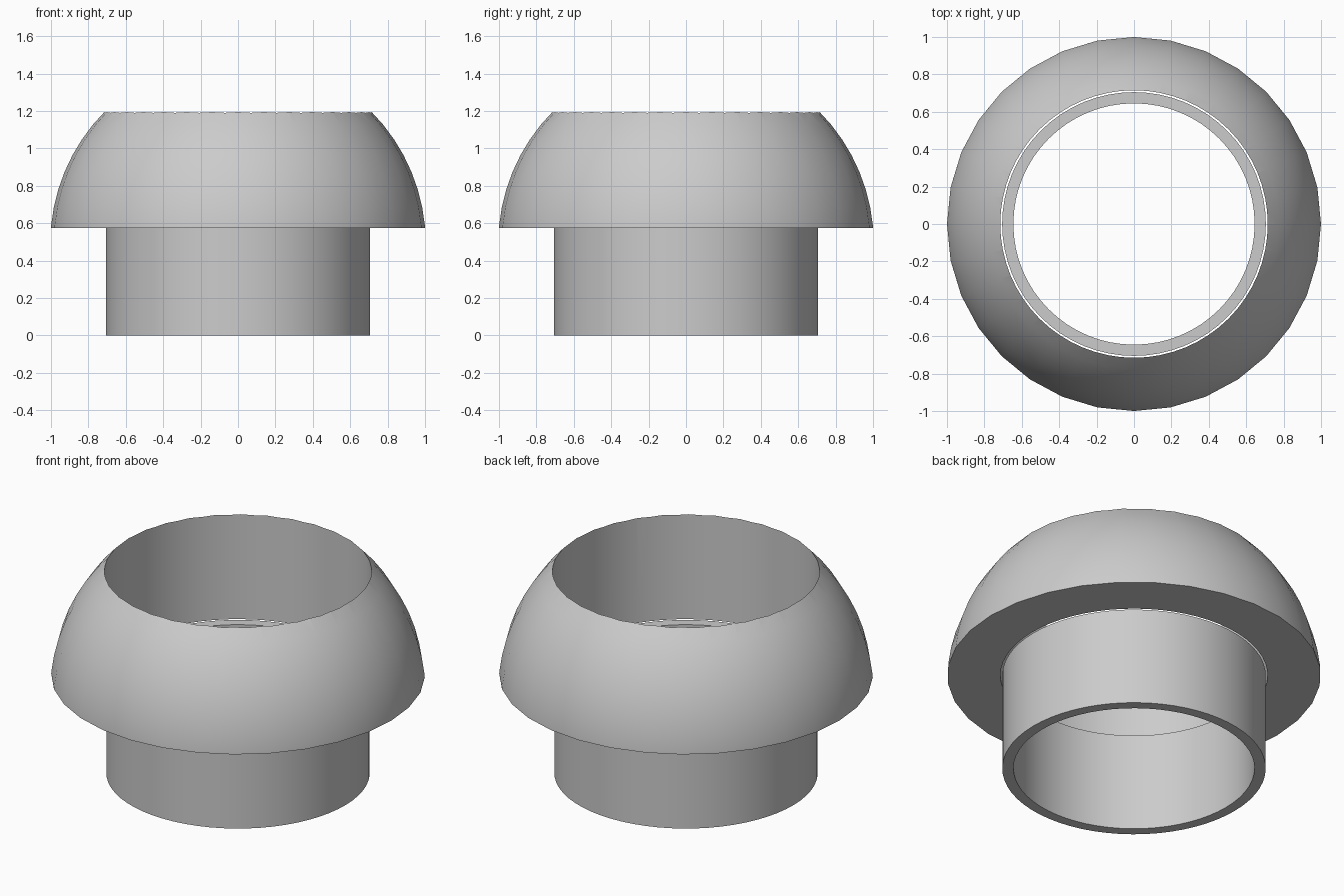
import bpy, bmesh
from mathutils import Matrix, Vector

cube = bpy.data.objects.get("Cube")
if cube:
    bpy.data.objects.remove(cube)

JOIN_Z = 0.575       # underside of the dome and top of the tube
BALL_Z = 0.49        # centre of the ball the dome is cut from
BALL_R = 1.004
HOLE_R = 0.715

grey = bpy.data.materials.new("plain_grey")
grey.use_nodes = True
colour = (0.6, 0.6, 0.6, 1)
grey.diffuse_color = colour
grey.node_tree.nodes["Principled BSDF"].inputs["Base Color"].default_value = colour


def make_object(name, bm):
    mesh = bpy.data.meshes.new(name)
    bmesh.ops.recalc_face_normals(bm, faces=bm.faces)
    bm.to_mesh(mesh)
    bm.free()
    mesh.materials.append(grey)
    obj = bpy.data.objects.new(name, mesh)
    bpy.context.collection.objects.link(obj)
    return obj


def cylinder(name, radius, bottom, top, sides=64):
    bm = bmesh.new()
    bmesh.ops.create_cone(bm, cap_ends=True, segments=sides, radius1=radius,
                          radius2=radius, depth=top - bottom,
                          matrix=Matrix.Translation((0, 0, (top + bottom) / 2)))
    return make_object(name, bm)


def bore(obj, radius):
    """Cut a round hole straight through the part, then smooth it."""
    cutter = cylinder("bore_cutter", radius, -1, 3)
    cutter.hide_render = True
    mod = obj.modifiers.new("bore", 'BOOLEAN')
    mod.operation = 'DIFFERENCE'
    mod.solver = 'EXACT'
    mod.object = cutter
    bpy.ops.object.select_all(action='DESELECT')
    bpy.context.view_layer.objects.active = obj
    obj.select_set(True)
    bpy.ops.object.modifier_apply(modifier=mod.name)
    bpy.data.objects.remove(cutter)
    bpy.ops.object.shade_smooth_by_angle()


# Dome: faceted ball with its lower part sliced off flat
bm = bmesh.new()
bmesh.ops.create_uvsphere(bm, u_segments=32, v_segments=32, radius=BALL_R,
                          matrix=Matrix.Translation((0, 0, BALL_Z)))
cut = bmesh.ops.bisect_plane(bm, geom=bm.verts[:] + bm.edges[:] + bm.faces[:],
                             plane_co=Vector((0, 0, JOIN_Z)),
                             plane_no=Vector((0, 0, 1)), clear_inner=True)
rim = [e for e in cut["geom_cut"] if isinstance(e, bmesh.types.BMEdge)]
bmesh.ops.contextual_create(bm, geom=rim)
bore(make_object("dome", bm), HOLE_R)

# Tube: straight open pipe standing below the dome, with a hairline gap
bore(cylinder("tube", 0.705, 0, JOIN_Z), 0.645)
